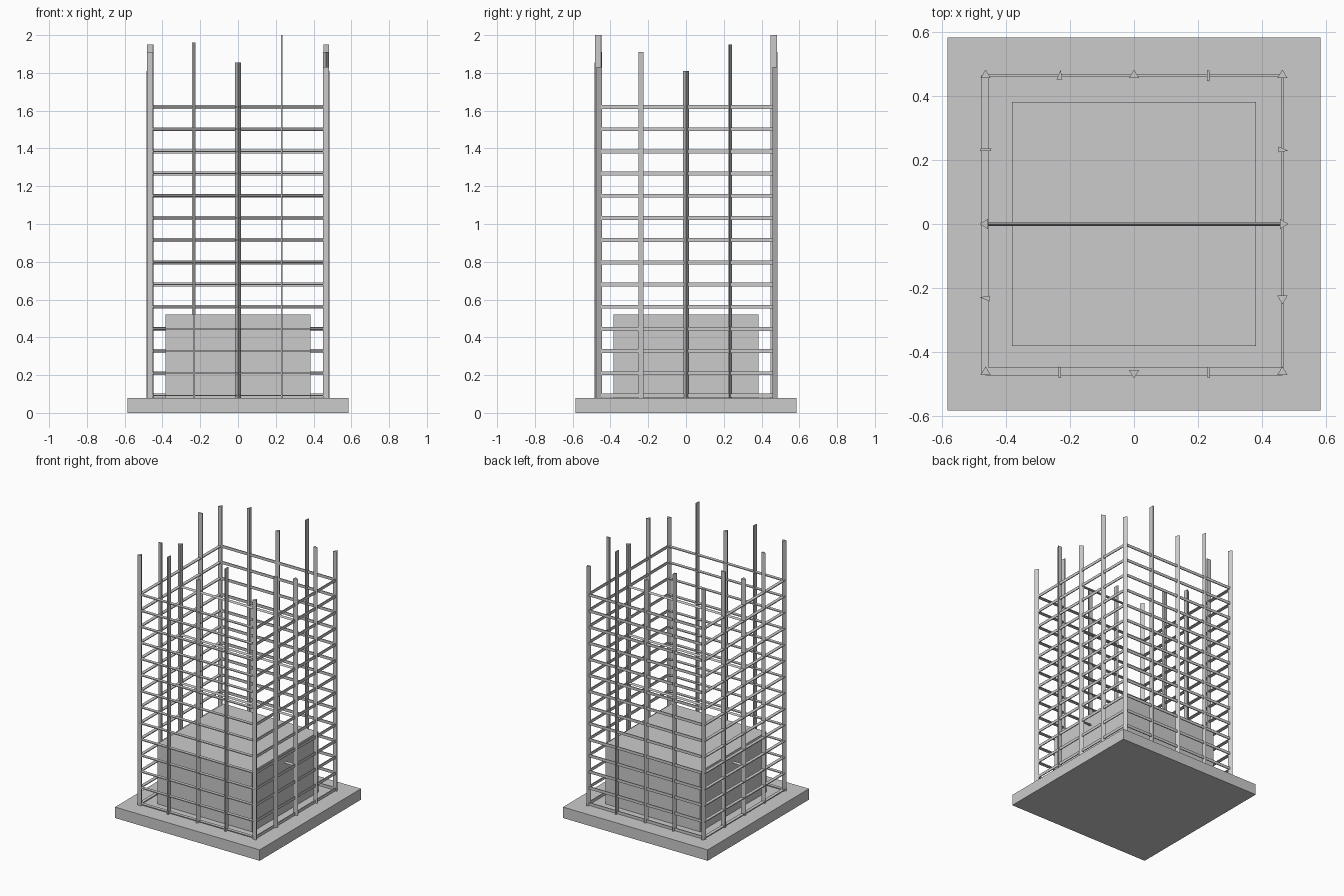
import bpy, bmesh, math
from mathutils import Matrix, Vector

if "Cube" in bpy.data.objects:
    bpy.data.objects.remove(bpy.data.objects["Cube"])


def mesh_object(name, bm):
    bmesh.ops.recalc_face_normals(bm, faces=bm.faces)
    me = bpy.data.meshes.new(name)
    bm.to_mesh(me)
    bm.free()
    ob = bpy.data.objects.new(name, me)
    bpy.context.collection.objects.link(ob)
    return ob


def box(bm, lo, hi):
    lo, hi = Vector(lo), Vector(hi)
    m = Matrix.Translation((lo + hi) / 2) @ Matrix.Diagonal((*(hi - lo), 1))
    bmesh.ops.create_cube(bm, size=1, matrix=m)


def prism(bm, section, start, end, up):
    """Sweep a small section between two points; section axes are side, up."""
    start, end, up = Vector(start), Vector(end), Vector(up)
    side = up.cross(end - start).normalized()
    rings = [[bm.verts.new(p + side * u + up * v) for u, v in section]
             for p in (start, end)]
    n = len(section)
    for i in range(n):
        j = (i + 1) % n
        bm.faces.new((rings[0][i], rings[0][j], rings[1][j], rings[1][i]))
    bm.faces.new(rings[0][::-1])
    bm.faces.new(rings[1])


# Footing slab and concrete block
for name, r, z0, z1 in (("footing_slab", 0.585, 0, 0.08),
                        ("concrete_block", 0.383, 0.08, 0.52)):
    bm = bmesh.new()
    box(bm, (-r, -r, z0), (r, r, z1))
    mesh_object(name, bm)

R, P = 0.465, 0.2325
TRI = [(-0.016, -0.008), (0.016, -0.008), (0, 0.019)]
SLIM = [(-0.010, -0.012), (0.008, -0.012), (0.003, 0.018)]
FLAT = [(-0.005, 0.018), (-0.005, -0.016), (0.005, -0.018), (0.005, 0.016)]
FLAT = [(u * 0.8, v) for u, v in FLAT]
N, S, E, W = (0, 1, 0), (0, -1, 0), (1, 0, 0), (-1, 0, 0)

# Vertical bars: x, y, top, section, direction the ridge points
bars = [(-R, -R, 1.91, TRI, N), (-P, -R, 1.96, FLAT, N), (0, -R, 1.855, TRI, S),
        (P, -R, 2.0, FLAT, N), (R, -R, 1.83, TRI, N),
        (-R, R, 1.91, TRI, N), (-P, R, 1.96, SLIM, N), (0, R, 1.855, TRI, N),
        (P, R, 2.0, FLAT, N), (R, R, 1.83, TRI, N),
        (-R, -P, 1.91, SLIM, W), (-R, 0, 1.81, TRI, W), (-R, P, 1.95, FLAT, W),
        (R, -P, 1.91, TRI, S), (R, 0, 1.81, TRI, E), (R, P, 1.95, SLIM, E)]
bm = bmesh.new()
for x, y, top, sec, d in bars:
    prism(bm, sec, (x, y, 0.08), (x, y, top), d)
mesh_object("vertical_bars", bm)

# Horizontal hoops: flat strips on front and left, upright on back and right
WIDE = [(-0.012, -0.003), (0.012, -0.003), (0.012, 0.003), (-0.012, 0.003)]
TALL = [(v, u * 0.85) for u, v in WIDE]
hoops, ties = bmesh.new(), bmesh.new()
UP = (0, 0, 1)
for i in range(14):
    z = 0.092 + i * 0.1175
    prism(hoops, WIDE, (-R, -R + 0.003, z), (R, -R + 0.003, z), UP)
    prism(hoops, WIDE, (-R - 0.003, -R, z), (-R - 0.003, R, z), UP)
    prism(hoops, TALL, (-R, R, z), (R, R, z), UP)
    prism(hoops, TALL, (R, -R, z), (R, R, z), UP)
    # Cross ties through the middle on every third level
    if i and i % 3 == 0:
        prism(ties, [(-0.007, -0.006), (0.007, -0.006), (0, 0.008)],
              (-R, 0, z), (R, 0, z), UP)
mesh_object("hoop_bars", hoops)
mesh_object("cross_ties", ties)
